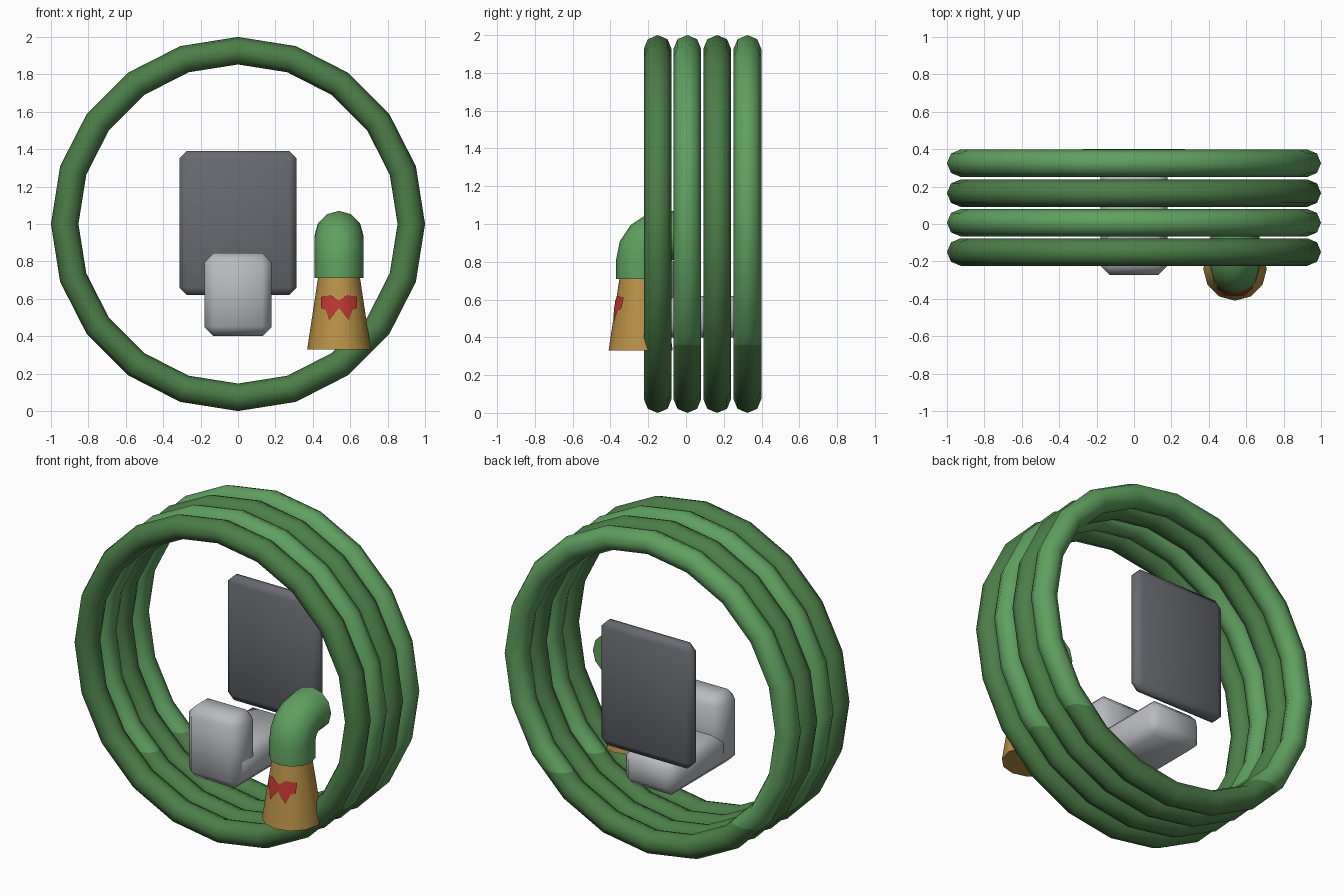
import bpy, bmesh, math
from mathutils import Matrix, Vector

if "Cube" in bpy.data.objects:
    bpy.data.objects.remove(bpy.data.objects["Cube"], do_unlink=True)


def material(name, rgb):
    lin = [((c / 255 + 0.055) / 1.055) ** 2.4 for c in rgb] + [1.0]
    mat = bpy.data.materials.new(name)
    mat.use_nodes = True
    mat.diffuse_color = lin
    bsdf = mat.node_tree.nodes["Principled BSDF"]
    bsdf.inputs["Base Color"].default_value = lin
    bsdf.inputs["Roughness"].default_value = 0.8
    return mat


light_green = material("light green", (96, 160, 96))
dark_green = material("dark green", (76, 126, 72))
dark_grey = material("dark grey", (104, 106, 112))
light_grey = material("light grey", (184, 187, 190))
brass = material("brass", (186, 146, 72))
red = material("red", (190, 56, 50))


def finish(name, bm, mats, angle=60):
    bmesh.ops.recalc_face_normals(bm, faces=bm.faces[:])
    mesh = bpy.data.meshes.new(name)
    bm.to_mesh(mesh)
    bm.free()
    obj = bpy.data.objects.new(name, mesh)
    bpy.context.collection.objects.link(obj)
    for mat in mats:
        mesh.materials.append(mat)
    bpy.ops.object.select_all(action="DESELECT")
    obj.select_set(True)
    bpy.context.view_layer.objects.active = obj
    bpy.ops.object.shade_smooth_by_angle(angle=math.radians(angle))
    return obj


def loft(bm, rings):
    """Skin a list of vertex loops, closed around each loop."""
    for a, b in zip(rings, rings[1:]):
        n = len(a)
        for i in range(n):
            j = (i + 1) % n
            bm.faces.new((a[i], a[j], b[j], b[i]))


def bevelled_box(name, low, high, bevel, mat, squash=1.0):
    """Chamfered box; squash flattens the chamfer along y."""
    low, high = Vector(low), Vector(high)
    size = high - low
    size.y /= squash
    bm = bmesh.new()
    bmesh.ops.create_cube(bm, size=1, matrix=Matrix.Diagonal((*size, 1)))
    bmesh.ops.bevel(bm, geom=bm.edges[:], offset=bevel, segments=1, affect="EDGES")
    bmesh.ops.scale(bm, vec=(1, squash, 1), verts=bm.verts[:])
    bmesh.ops.translate(bm, vec=(low + high) / 2, verts=bm.verts[:])
    finish(name, bm, [mat])


# Coiled hose: four loops, every other one light with a dark lower part
TUBE, SEGMENTS, SIDES = 0.0735, 20, 8
for k, y in enumerate((-0.15, 0.007, 0.165, 0.325)):
    bm = bmesh.new()
    loops = []
    for s in range(SEGMENTS):
        turn = math.tau * s / SEGMENTS
        loop = []
        for t in range(SIDES):
            a = math.tau * t / SIDES
            r = 1 - TUBE + TUBE * math.cos(a)
            loop.append(bm.verts.new((r * math.cos(turn), y + TUBE * math.sin(a),
                                      1 + r * math.sin(turn))))
        loops.append(loop)
    loft(bm, loops + loops[:1])
    if k % 2:
        bmesh.ops.bisect_plane(bm, geom=bm.verts[:] + bm.edges[:] + bm.faces[:],
                               plane_co=(0, 0, 0.36), plane_no=(0, 0, 1))
        for f in bm.faces:
            f.material_index = int(f.calc_center_median().z < 0.36)
        finish(f"hose_loop_{k + 1}", bm, [light_green, dark_green])
    else:
        finish(f"hose_loop_{k + 1}", bm, [dark_green])

# Wall holder: back plate, arm and upright front stop
bevelled_box("wall_plate", (-0.313, 0.33, 0.62), (0.313, 0.4, 1.39), 0.04, dark_grey, 0.5)
bevelled_box("holder_arm", (-0.18, -0.27, 0.4), (0.18, 0.38, 0.62), 0.05, light_grey)
bevelled_box("holder_stop", (-0.18, -0.272, 0.402), (0.18, -0.06, 0.845), 0.05, light_grey)

# Hose end: vertical pipe bending back towards the coil
NX, NY = 0.54, -0.24
BEND, BEND_Z = 0.13, 0.81
stations = [(NY, 0.71, 0)]
for i in range(5):
    a = math.pi / 2 * i / 4
    stations.append((NY + BEND * (1 - math.cos(a)), BEND_Z + BEND * math.sin(a), a))
stations.append((-0.045, BEND_Z + BEND, math.pi / 2))
bm = bmesh.new()
rings = []
for y, z, a in stations:
    place = Matrix.Translation((NX, y, z)) @ Matrix.Rotation(-a, 4, "X")
    rings.append(bmesh.ops.create_circle(bm, segments=12, radius=0.13, matrix=place)["verts"])
loft(bm, rings)
bm.faces.new(rings[0])
bm.faces.new(rings[-1])
finish("hose_end", bm, [light_green])

# Nozzle: flared cone below the hose end
BOTTOM, TOP, R_BOTTOM, R_TOP = 0.33, 0.715, 0.17, 0.112
bm = bmesh.new()
bmesh.ops.create_cone(bm, cap_ends=True, segments=12, radius1=R_BOTTOM, radius2=R_TOP,
                      depth=TOP - BOTTOM,
                      matrix=Matrix.Translation((NX, NY, (TOP + BOTTOM) / 2)))
finish("nozzle", bm, [brass])

# Painted bow: thin plate wrapped on the front of the nozzle
half = [(0, 0.59), (0.045, 0.62), (0.096, 0.61), (0.096, 0.55),
        (0.066, 0.54), (0.053, 0.487), (0.03, 0.515), (0, 0.55)]
outline = half + [(-x, z) for x, z in reversed(half[1:-1])]
bm = bmesh.new()
bm.faces.new([bm.verts.new((x, 0, z)) for x, z in outline])
bmesh.ops.triangulate(bm, faces=bm.faces[:])
for i in range(-4, 5):
    bmesh.ops.bisect_plane(bm, geom=bm.verts[:] + bm.edges[:] + bm.faces[:],
                           plane_co=(i * 0.02, 0, 0), plane_no=(1, 0, 0))
for v in bm.verts:
    r = R_BOTTOM + (R_TOP - R_BOTTOM) * (v.co.z - BOTTOM) / (TOP - BOTTOM) + 0.004
    v.co = (NX + v.co.x, NY - math.sqrt(r * r - v.co.x ** 2), v.co.z)
bmesh.ops.recalc_face_normals(bm, faces=bm.faces[:])
if sum(f.normal.y for f in bm.faces) > 0:
    bmesh.ops.reverse_faces(bm, faces=bm.faces[:])
bow = finish("nozzle_bow", bm, [red])
if sum(p.normal.y for p in bow.data.polygons) > 0:
    bow.data.flip_normals()
